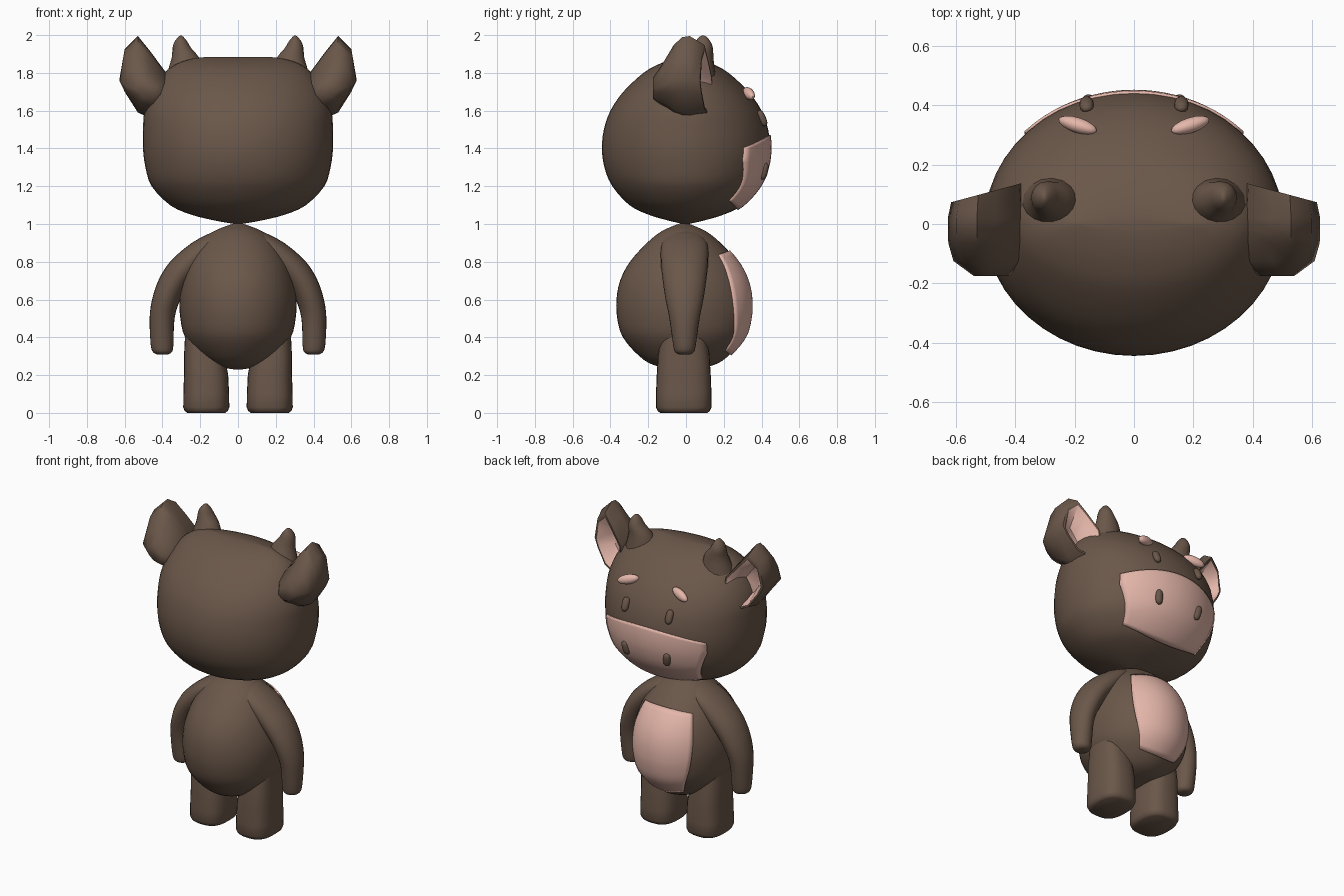
import bpy, bmesh, math
from mathutils import Matrix, Vector

if "Cube" in bpy.data.objects:
    bpy.data.objects.remove(bpy.data.objects["Cube"])


def material(name, rgb):
    m = bpy.data.materials.new(name)
    m.diffuse_color = (*rgb, 1)
    m.use_nodes = True
    m.node_tree.nodes["Principled BSDF"].inputs["Base Color"].default_value = m.diffuse_color
    return m


BROWN = material("brown fur", (0.145, 0.095, 0.067))
PINK = material("pink skin", (0.78, 0.47, 0.40))


def finish(bm, name, mats, angle=50):
    """Turn a bmesh into a smooth shaded object."""
    bmesh.ops.recalc_face_normals(bm, faces=bm.faces[:])
    me = bpy.data.meshes.new(name)
    bm.to_mesh(me)
    bm.free()
    for m in mats:
        me.materials.append(m)
    ob = bpy.data.objects.new(name, me)
    bpy.context.collection.objects.link(ob)
    bpy.ops.object.select_all(action='DESELECT')
    ob.select_set(True)
    bpy.context.view_layer.objects.active = ob
    bpy.ops.object.shade_smooth_by_angle(angle=math.radians(angle))
    return ob


def dense(rows, n=3):
    """Smoothly resample a table of slices (Catmull-Rom)."""
    out = []
    for i in range(len(rows) - 1):
        p = [rows[max(0, min(len(rows) - 1, i + k))] for k in (-1, 0, 1, 2)]
        for s in range(n):
            t = s / n
            out.append([0.5 * (2 * b + (c - a) * t + (2 * a - 5 * b + 4 * c - d) * t * t
                               + (3 * b - a - 3 * c + d) * t ** 3) for a, b, c, d in zip(*p)])
    return out + [list(rows[-1])]


def bridge(bm, loops, mat_of=lambda i: 0):
    """Skin a list of vertex loops and cap both ends."""
    n = len(loops[0])
    for k in range(len(loops) - 1):
        for i in range(n):
            j = (i + 1) % n
            f = bm.faces.new((loops[k][i], loops[k][j], loops[k + 1][j], loops[k + 1][i]))
            f.material_index = mat_of(k)
    bm.faces.new(loops[0][::-1]).material_index = mat_of(0)
    bm.faces.new(loops[-1]).material_index = mat_of(len(loops) - 2)


def stack(name, rows, side=1, seg=32, power=2.0):
    """Loft horizontal slices given as (z, centre x, centre y, radius x, radius y)."""
    bm = bmesh.new()
    loops = []
    for z, cx, cy, rx, ry in rows:
        loop = []
        for i in range(seg):
            a = 2 * math.pi * i / seg
            c, s = math.cos(a), math.sin(a)
            x = math.copysign(abs(c) ** (2 / power), c) * rx + cx
            y = math.copysign(abs(s) ** (2 / power), s) * ry + cy
            loop.append(bm.verts.new((side * x, y, z)))
        loops.append(loop)
    bridge(bm, loops)
    return finish(bm, name, [BROWN])


def surface_y(rows, x, z):
    """Forward-facing height of a lofted shape at x, z."""
    for a, b in zip(rows, rows[1:]):
        if a[0] <= z <= b[0]:
            t = (z - a[0]) / max(b[0] - a[0], 1e-6)
            cy, rx, ry = (a[k] + (b[k] - a[k]) * t for k in (2, 3, 4))
            return cy + ry * math.sqrt(max(0.0, 1 - (x / rx) ** 2))
    return 0.0


def patch(name, rows, half_width, bottom, top, n=22):
    """Thin plate wrapped on the forward side of a lofted shape."""
    bm = bmesh.new()
    grid = []
    for r in range(n + 1):
        t = r / n
        line = []
        for c in range(n + 1):
            u = 2 * c / n - 1
            x = u * half_width(t)
            z = bottom(u) + (top(u) - bottom(u)) * t
            line.append(bm.verts.new((x, surface_y(rows, x, z), z)))
        grid.append(line)
    for r in range(n):
        for c in range(n):
            bm.faces.new((grid[r][c], grid[r][c + 1], grid[r + 1][c + 1], grid[r + 1][c]))
    ob = finish(bm, name, [PINK])
    mod = ob.modifiers.new("thickness", 'SOLIDIFY')
    mod.thickness = 0.016
    mod.offset = 0


def bead(name, loc, radii, mat, rot, power=1.0):
    """Small rounded bead; a power below one squares off its ends."""
    bm = bmesh.new()
    bmesh.ops.create_uvsphere(bm, u_segments=16, v_segments=10, radius=1)
    for v in bm.verts:
        v.co.z = math.copysign(abs(v.co.z) ** power, v.co.z)
        v.co = Vector([a * b for a, b in zip(v.co, radii)])
    bm.transform(Matrix.Translation(loc) @ rot)
    finish(bm, name, [mat])


# Head: wide rounded loft, flat along the crown
HEAD = dense([(z, 0, 0, rx, ry) for z, rx, ry in (
    (1.0, .02, .015), (1.02, .13, .10), (1.05, .25, .20), (1.1, .36, .30), (1.2, .457, .39),
    (1.3, .49, .432), (1.4, .503, .445), (1.5, .503, .435), (1.6, .495, .40), (1.7, .46, .332),
    (1.8, .39, .225), (1.85, .32, .135), (1.875, .24, .06), (1.883, .18, .015))])
stack("head", HEAD, seg=48)

# Body: egg
BODY = dense([(z, 0, -.012, rx, ry) for z, rx, ry in (
    (.23, .02, .02), (.25, .12, .15), (.3, .20, .235), (.4, .28, .322), (.5, .305, .352),
    (.6, .31, .356), (.7, .295, .337), (.8, .262, .285), (.9, .2, .195), (.96, .13, .12),
    (.99, .06, .055), (1.003, .02, .02))])
stack("body", BODY, seg=48)

# Pink muzzle and belly plates
patch("muzzle", HEAD, lambda t: .28 + .085 * min(1, 1.3 * t),
      lambda u: 1.08 + .045 * u * u, lambda u: 1.47 - .065 * u * u)
patch("belly", BODY, lambda t: .13 + .04 * t + .25 * t * (1 - t),
      lambda u: .31 + .02 * u * u, lambda u: .855 - .02 * u * u)

# Ear slices from hollow to back: (y, scale x, scale z, follows slanted rim)
EAR = [(.53, 1.995), (.60, 1.925), (.628, 1.765), (.60, 1.70), (.53, 1.59),
       (.44, 1.55), (.36, 1.65), (.38, 1.80), (.465, 1.915)]
EAR_SLICES = [(-.01, .4, .4, 0), (.0, .84, .74, 1), (.0, .93, .84, 1), (.02, 1, 1, 0),
              (-.02, 1, .98, 0), (-.065, .99, .84, 0), (-.125, .88, .5, 0), (-.175, .45, .25, 0)]


def ear(name, side):
    bm = bmesh.new()
    loops = []
    for y, sx, sz, rim in EAR_SLICES:
        loop = []
        for px, pz in EAR:
            x = .47 + (px - .47) * sx
            z = 1.70 + (pz - 1.70) * sz
            slant = rim * (.14 - .27 * (x - .37))
            loop.append(bm.verts.new((side * x, y + slant, z)))
        loops.append(loop)
    bridge(bm, loops, lambda k: 1 if k == 0 else 0)
    finish(bm, name, [BROWN, PINK], 60)


for side, tag in ((-1, "left"), (1, "right")):
    ear(tag + "_ear", side)

    # Horn: short flared stub
    stack(tag + "_horn", dense([
        (1.70, .27, .05, .13, .12), (1.80, .275, .065, .10, .09), (1.88, .278, .08, .073, .065),
        (1.93, .297, .09, .05, .053), (1.965, .302, .09, .034, .04), (1.99, .302, .09, .014, .02),
        (1.997, .302, .09, .004, .006)], 2), side, 16)

    # Arm: sloped from the shoulder, tapering to the hand
    stack(tag + "_arm", dense([
        (.31, .40, -.008, .03, .03), (.322, .40, -.008, .05, .05), (.36, .402, -.008, .06, .06),
        (.5, .402, -.008, .066, .08), (.6, .38, -.008, .075, .10), (.7, .332, -.008, .09, .115),
        (.8, .25, -.008, .11, .125), (.9, .15, -.008, .095, .12), (.96, .07, -.008, .06, .07)]),
        side, 24)

    # Leg: rounded block
    stack(tag + "_leg", [
        (0, .168, -.012, .10, .125), (.01, .168, -.012, .114, .138), (.03, .168, -.012, .122, .147),
        (.1, .168, -.012, .121, .147), (.2, .169, -.012, .117, .143), (.3, .178, -.012, .108, .137),
        (.42, .18, -.012, .10, .12)], side, 28, 2.7)

    # Face: brow, eye and nostril
    bead(tag + "_brow", (side * .19, .333, 1.69), (.07, .026, .03), PINK,
         Matrix.Rotation(side * .28, 4, 'Y') @ Matrix.Rotation(side * .3, 4, 'Z'))
    bead(tag + "_eye", (side * .16, .403, 1.56), (.024, .02, .045), BROWN,
         Matrix.Rotation(.4, 4, 'X'), .6)
    bead(tag + "_nostril", (side * .15, .414, 1.28), (.024, .02, .046), BROWN,
         Matrix.Rotation(side * .15, 4, 'Y') @ Matrix.Rotation(-.2, 4, 'X'), .6)
